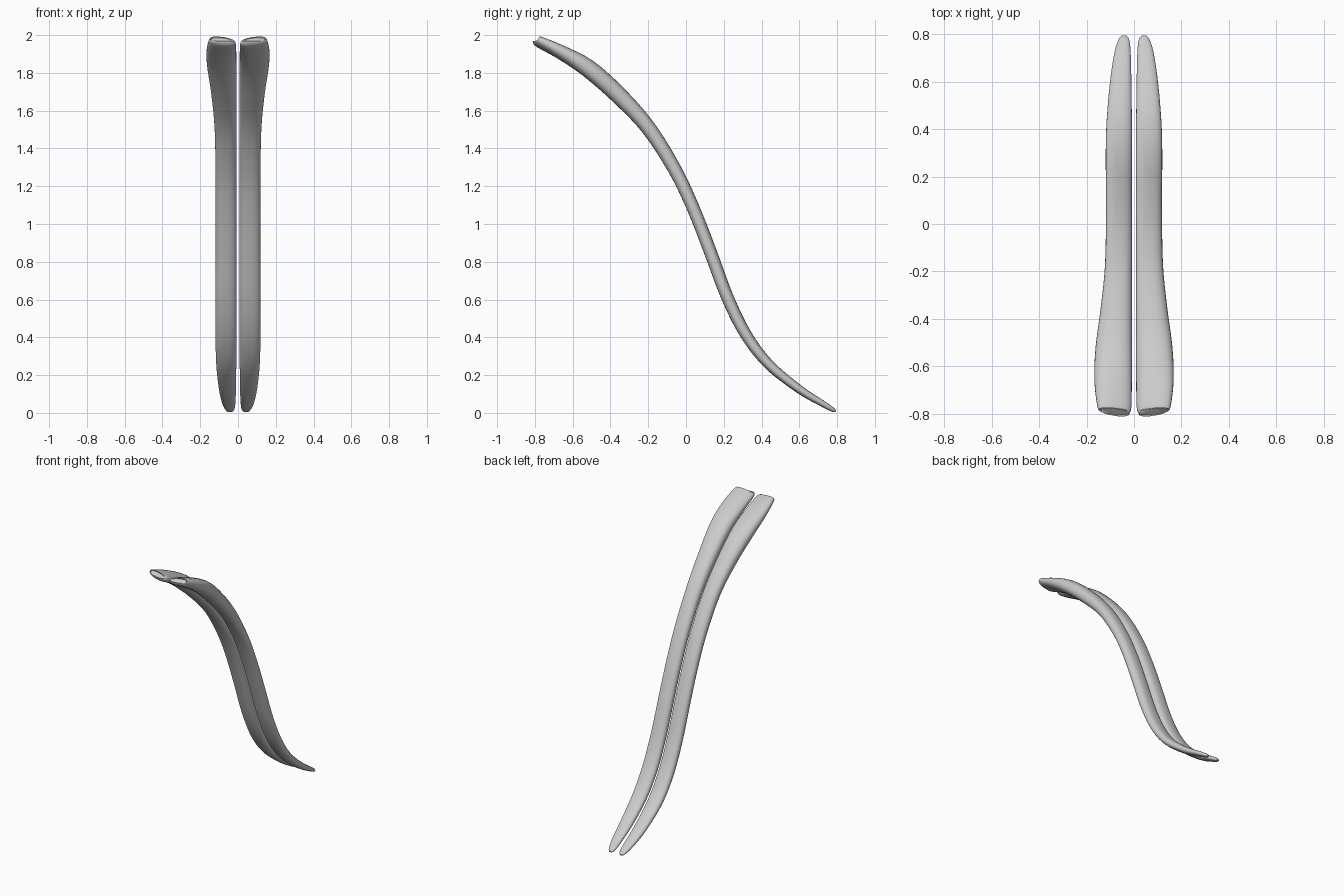
import bpy, bmesh, math
from mathutils import Vector

cube = bpy.data.objects.get("Cube")
if cube:
    bpy.data.objects.remove(cube, do_unlink=True)

grey = bpy.data.materials.new("light_grey")
grey.use_nodes = True
grey.diffuse_color = (0.6, 0.6, 0.6, 1)
grey.node_tree.nodes["Principled BSDF"].inputs["Base Color"].default_value = (0.6, 0.6, 0.6, 1)

# Stations along the strip: y, z, inner x, outer x, thickness, rise of the outer edge
STATIONS = [
    (-0.79, 1.972, 0.025, 0.140, 0.035, 0.02),
    (-0.775, 1.963, 0.012, 0.154, 0.055, 0.02),
    (-0.66, 1.908, 0.009, 0.167, 0.075, 0.01),
    (-0.52, 1.825, 0.008, 0.162, 0.095, 0),
    (-0.36, 1.685, 0.008, 0.141, 0.092, 0),
    (-0.20, 1.51, 0.008, 0.124, 0.080, 0),
    (-0.06, 1.29, 0.008, 0.119, 0.072, 0),
    (0.04, 1.08, 0.008, 0.118, 0.068, 0),
    (0.13, 0.85, 0.008, 0.118, 0.068, 0),
    (0.22, 0.61, 0.008, 0.119, 0.066, 0),
    (0.32, 0.41, 0.008, 0.119, 0.062, 0),
    (0.44, 0.255, 0.009, 0.115, 0.055, 0),
    (0.60, 0.125, 0.011, 0.101, 0.045, 0),
    (0.72, 0.051, 0.014, 0.083, 0.034, 0),
    (0.775, 0.018, 0.020, 0.066, 0.024, 0),
    (0.793, 0.008, 0.032, 0.052, 0.010, 0),
]
STEPS, SIDES = 5, 28


def spline(points):
    """Smooth curve through every station."""
    p = [points[0]] + points + [points[-1]]
    out = []
    for a, b, c, d in zip(p, p[1:], p[2:], p[3:]):
        for s in range(STEPS):
            t = s / STEPS
            out.append([0.5 * (2 * k + (m - j) * t + (2 * j - 5 * k + 4 * m - n) * t * t
                               + (3 * k - j - 3 * m + n) * t ** 3)
                        for j, k, m, n in zip(a, b, c, d)])
    return out + [list(points[-1])]


def rounded(v):
    return math.copysign(abs(v) ** 0.85, v)


def make_strip(name, side):
    rows = spline(STATIONS)
    bm = bmesh.new()
    rings = []
    for i, (y, z, inner, outer, thick, rise) in enumerate(rows):
        before, after = rows[max(i - 1, 0)], rows[min(i + 1, len(rows) - 1)]
        along = Vector((0, after[0] - before[0], after[1] - before[1])).normalized()
        normal = Vector((0, -along.z, along.y))
        ring = []
        for k in range(SIDES):
            angle = 2 * math.pi * k / SIDES
            u, v = rounded(math.cos(angle)), rounded(math.sin(angle))
            x = (inner + outer) / 2 + u * (outer - inner) / 2
            centre = Vector((side * x, y, z))
            ring.append(bm.verts.new(centre + normal * (v * thick / 2 + u * rise / 2)))
        rings.append(ring)
    # Skin and end caps
    for a, b in zip(rings, rings[1:]):
        for k in range(SIDES):
            n = (k + 1) % SIDES
            bm.faces.new((a[k], a[n], b[n], b[k]))
    bm.faces.new(rings[0])
    bm.faces.new(rings[-1])
    bmesh.ops.recalc_face_normals(bm, faces=bm.faces)
    mesh = bpy.data.meshes.new(name)
    bm.to_mesh(mesh)
    bm.free()
    mesh.materials.append(grey)
    obj = bpy.data.objects.new(name, mesh)
    bpy.context.collection.objects.link(obj)
    bpy.ops.object.select_all(action="DESELECT")
    obj.select_set(True)
    bpy.context.view_layer.objects.active = obj
    bpy.ops.object.shade_smooth_by_angle(angle=math.radians(60))


make_strip("left_strip", 1)
make_strip("right_strip", -1)
